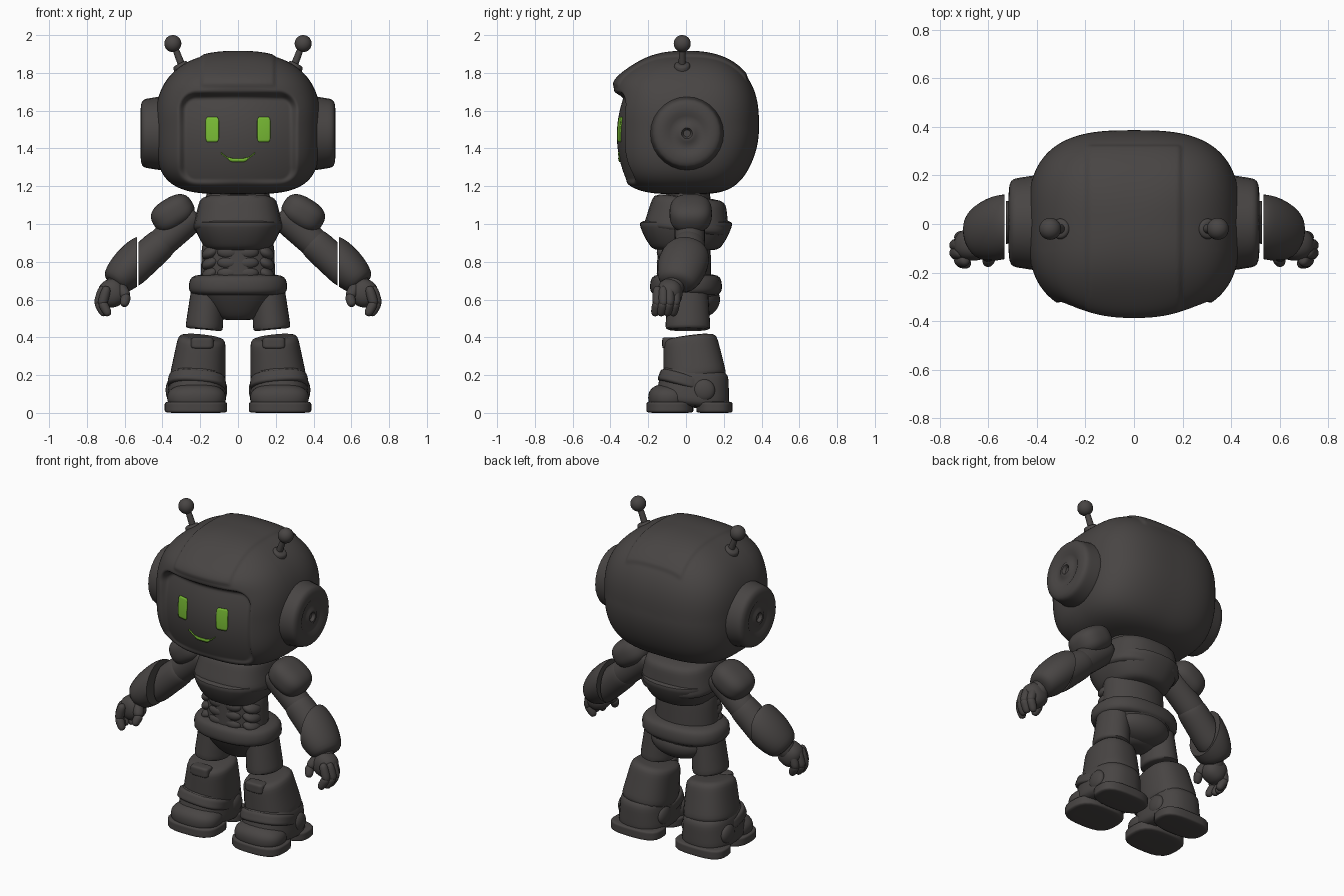
import bpy, bmesh, math
from mathutils import Vector, Matrix

default_cube = bpy.data.objects.get("Cube")
if default_cube:
    bpy.data.objects.remove(default_cube, do_unlink=True)


def material(name, red, green, blue):
    mat = bpy.data.materials.new(name)
    mat.use_nodes = True
    colour = (red, green, blue, 1)
    mat.diffuse_color = colour
    mat.node_tree.nodes["Principled BSDF"].inputs["Base Color"].default_value = colour
    return mat


GREY = material("charcoal grey", 0.065, 0.059, 0.057)
GREEN = material("screen green", 0.19, 0.5, 0.035)


def finish(name, bm, mat=GREY, mirror=False, angle=50):
    bmesh.ops.recalc_face_normals(bm, faces=bm.faces)
    mesh = bpy.data.meshes.new(name)
    bm.to_mesh(mesh)
    bm.free()
    ob = bpy.data.objects.new(name, mesh)
    bpy.context.collection.objects.link(ob)
    mesh.materials.append(mat)
    if mirror:
        ob.modifiers.new("mirror", "MIRROR").use_mirror_merge = False
    bpy.ops.object.select_all(action="DESELECT")
    ob.select_set(True)
    bpy.context.view_layer.objects.active = ob
    bpy.ops.object.shade_smooth_by_angle(angle=math.radians(angle))
    return ob


def ball_mesh(size, across, upper, lower, cuts):
    """Cube sphere pushed out to a superellipsoid with the given exponents."""
    bm = bmesh.new()
    bmesh.ops.create_cube(bm, size=2)
    bmesh.ops.subdivide_edges(bm, edges=bm.edges[:], cuts=cuts, use_grid_fill=True)
    for v in bm.verts:
        d = v.co.normalized()
        power = upper if d.z > 0 else lower
        flat = (abs(d.x) ** across + abs(d.y) ** across) ** (power / across)
        d *= (flat + abs(d.z) ** power) ** (-1 / power)
        v.co = d * Vector(size)
    return bm


def blob(name, centre, size, tilt=0, power=2):
    """Rounded lump; parts off the centre line are mirrored."""
    bm = ball_mesh(size, power, power, power, cuts=11)
    bm.transform(Matrix.Translation(centre) @ Matrix.Rotation(tilt, 4, "Y"))
    finish(name, bm, mirror=centre[0] > 0)


def limb(name, start, end, r_start, r_end, depth=1, bulge=0, power=2, edge=6,
         steps=(), keep_below=None, keep_above=None):
    """Tapered bar with rounded ends; parts off the centre line are mirrored."""
    bm = bmesh.new()
    start, end = Vector(start), Vector(end)
    axis = (end - start).normalized()
    u = axis.cross(Vector((0, 1, 0))).normalized()
    v = u.cross(axis)
    sides, count = 28, 14
    rings = []
    for i in range(count):
        t = (1 - math.cos(math.pi * (i + 0.5) / count)) / 2
        r = r_start + (r_end - r_start) * t + bulge * math.sin(math.pi * t)
        r *= (1 - abs(2 * t - 1) ** edge) ** (1 / edge)
        ring = []
        for j in range(sides):
            a = math.tau * j / sides
            s, c = math.sin(a), math.cos(a)
            k = r * (abs(s) ** power + abs(c) ** power) ** (-1 / power)
            ring.append(bm.verts.new(start.lerp(end, t) + u * (c * k) + v * (s * k * depth)))
        rings.append(ring)
    for low, high in zip(rings, rings[1:]):
        for j in range(sides):
            bm.faces.new((low[j - 1], low[j], high[j], high[j - 1]))
    bm.faces.new(rings[0])
    cap = bm.faces.new(rings[-1])
    bmesh.ops.recalc_face_normals(bm, faces=bm.faces)
    for width, rise in steps:
        bmesh.ops.inset_individual(bm, faces=[cap], thickness=width, depth=rise)
    for cut, outer in ((keep_below, True), (keep_above, False)):
        if cut:
            bmesh.ops.bisect_plane(bm, geom=bm.verts[:] + bm.edges[:] + bm.faces[:],
                                   plane_co=(cut, 0, 0), plane_no=(1, 0, 0),
                                   clear_outer=outer, clear_inner=not outer)
            bmesh.ops.holes_fill(bm, edges=[e for e in bm.edges if e.is_boundary])
    finish(name, bm, mirror=start.x > 0)


def smooth(low, high, value):
    t = max(0, min(1, (value - low) / (high - low)))
    return t * t * (3 - 2 * t)


def screen_y(x, z):
    return 0.8 * x * x + 0.9 * (z - 1.47) ** 2 - 0.366


# Head: rounded shell with raised crown panel, brow and recessed screen
head_centre = Vector((0, 0, 1.533))
bm = ball_mesh((0.437, 0.386, 0.375), across=2.9, upper=2.45, lower=3.7, cuts=59)
bm.transform(Matrix.Translation(head_centre))
for v in bm.verts:
    x, y, z = abs(v.co.x), v.co.y, v.co.z
    crown = smooth(0.2, 0.18, x) * smooth(1.72, 1.74, z) * smooth(0.33, 0.31, y)
    v.co += (v.co - head_centre).normalized() * 0.009 * crown
    if y > 0:
        v.co.y *= 1 - 0.14 * smooth(1.5, 1.15, z)
    elif y < -0.1:
        v.co.y -= 0.034 * math.exp(-((z - 1.755) / 0.07) ** 2 - (x / 0.3) ** 2)
        dx, dz = x - 0.22, abs(z - 1.45) - 0.155
        gap = math.hypot(max(dx, 0), max(dz, 0)) + min(max(dx, dz), 0)
        v.co.y += smooth(0.1, 0.055, gap) * (screen_y(x, z) - v.co.y)
finish("head", bm, angle=80)


# Lit eyes and mouth: thin plates following the screen
def plate(name, columns, rows, shape):
    bm = bmesh.new()
    bmesh.ops.create_grid(bm, x_segments=columns, y_segments=rows, size=1)
    for v in bm.verts:
        x, z = shape(v.co.x, v.co.y)
        v.co = (x, screen_y(x, z) - 0.003, z)
    thickness = finish(name, bm, GREEN).modifiers.new("thickness", "SOLIDIFY")
    thickness.thickness, thickness.offset = 0.008, 0


def mouth_shape(s, t):
    outside = smooth(0.45, 0.6, abs(s))
    return 0.09 * s, 1.338 + 0.04 * max(0, abs(s) - 0.3) ** 1.5 / 0.6 + t * (0.009 - 0.006 * outside)


for name, side in (("left_eye", 1), ("right_eye", -1)):
    plate(name, 8, 12, lambda s, t: (side * 0.136 + 0.034 * s * (1 - t ** 12 / 4), 1.5 + 0.066 * t))
plate("mouth", 32, 2, mouth_shape)

# Ear discs with stepped rings, and antennae
limb("ear_discs", (0.38, 0.005, 1.48), (0.517, 0.005, 1.48), 0.2, 0.178, edge=7,
     steps=((0.02, -0.012), (0.04, 0), (0.01, 0.008), (0.015, 0), (0.01, -0.018)))
limb("antenna_bases", (0.28, -0.02, 1.79), (0.31, -0.02, 1.85), 0.05, 0.04)
limb("antenna_stems", (0.29, -0.02, 1.82), (0.34, -0.02, 1.95), 0.02, 0.016)
blob("antenna_balls", (0.345, -0.02, 1.955), (0.045, 0.045, 0.045))

# Neck and faceted chest
limb("neck", (0, 0.01, 1.08), (0, 0.01, 1.2), 0.18, 0.16, depth=0.7)
limb("upper_chest", (0, 0, 0.95), (0, 0.02, 1.145), 0.245, 0.2, depth=0.95, power=2.8, edge=7)
limb("lower_chest", (0, 0, 0.86), (0, 0, 1.02), 0.165, 0.24, depth=1.05, bulge=0.01, power=2.5, edge=9)
limb("collar_plate", (0, -0.13, 1.07), (0, -0.11, 1.14), 0.12, 0.12, depth=0.5, power=4)

# Waist muscles, belt and hips
limb("waist", (0, -0.01, 0.6), (0, -0.01, 0.95), 0.2, 0.19, depth=0.73)
for row in range(3):
    z = 0.74 + row * 0.055
    blob(f"belly_muscles_{row + 1}", (0.05, -0.12, z), (0.06, 0.035, 0.036))
    blob(f"side_muscles_{row + 1}", (0.14, -0.06, z), (0.055, 0.07, 0.035), tilt=0.5)
limb("belt", (0, 0, 0.62), (0, 0, 0.735), 0.25, 0.24, depth=0.73, bulge=0.015, power=2.4)
limb("hips", (0, 0.01, 0.49), (0, 0.01, 0.68), 0.09, 0.24, depth=0.8, bulge=0.01, power=2.3)
blob("seat", (0, 0.06, 0.6), (0.18, 0.12, 0.1))

# Legs, parted at the knee
limb("thighs", (0.155, 0.01, 0.7), (0.18, 0.01, 0.44), 0.085, 0.1, depth=1.2, edge=16)
limb("shin_guards", (0.215, 0.05, 0.17), (0.19, 0.02, 0.403), 0.15, 0.125, depth=1.13, power=2.5, edge=9)
limb("knee_plates", (0.19, -0.09, 0.34), (0.19, -0.09, 0.4), 0.06, 0.06, depth=0.6, power=5)

# Boots with split soles and ankle discs
limb("boots", (0.22, 0.03, 0.03), (0.215, 0.05, 0.24), 0.16, 0.14, depth=1.25, power=2.6)
limb("boot_straps", (0.22, -0.02, 0.13), (0.215, 0, 0.2), 0.157, 0.15, depth=0.9, power=2.6)
blob("toe_caps", (0.22, -0.09, 0.08), (0.155, 0.11, 0.075), power=2.4)
limb("toe_soles", (0.223, -0.085, 0), (0.223, -0.085, 0.06), 0.165, 0.165, depth=0.75, power=3, edge=9)
limb("heel_soles", (0.223, 0.15, 0), (0.223, 0.15, 0.06), 0.165, 0.165, depth=0.58, power=3, edge=9)
for name, x in (("outer_ankle_discs", 0.355), ("inner_ankle_discs", 0.085)):
    blob(name, (x, 0.095, 0.12), (0.028, 0.058, 0.058))

# Shoulders and arms, parted at the elbow
blob("shoulder_pads", (0.345, 0.025, 1.056), (0.118, 0.112, 0.084), tilt=0.55, power=2.6)
limb("upper_arms", (0.22, 0.02, 1.06), (0.45, 0.02, 0.86), 0.08, 0.08)
limb("elbows", (0.38, 0.02, 0.92), (0.6, 0, 0.72), 0.085, 0.09, keep_below=0.526)
limb("forearms", (0.46, 0.015, 0.885), (0.66, -0.05, 0.68), 0.09, 0.08, depth=1.25, bulge=0.02,
     keep_above=0.534)
limb("wrists", (0.61, -0.04, 0.74), (0.66, -0.08, 0.64), 0.055, 0.06)

# Hands with curled fingers
blob("palms", (0.665, -0.085, 0.635), (0.072, 0.066, 0.075), tilt=0.5, power=2.3)
for i in range(4):
    x, y = 0.735 - 0.01 * (i - 1.5) ** 2, -0.055 - 0.032 * i
    knuckle = (x + 0.01, y, 0.59)
    limb(f"finger_bases_{i + 1}", (x - 0.02, y, 0.67), (x + 0.01, y, 0.565), 0.025, 0.027, edge=3)
    limb(f"finger_tips_{i + 1}", knuckle, (x - 0.03, y - 0.015, 0.515), 0.027, 0.022, edge=3)
limb("thumb_bases", (0.63, -0.09, 0.68), (0.59, -0.14, 0.61), 0.032, 0.03, edge=3)
limb("thumb_tips", (0.59, -0.13, 0.625), (0.605, -0.165, 0.565), 0.028, 0.022, edge=3)
